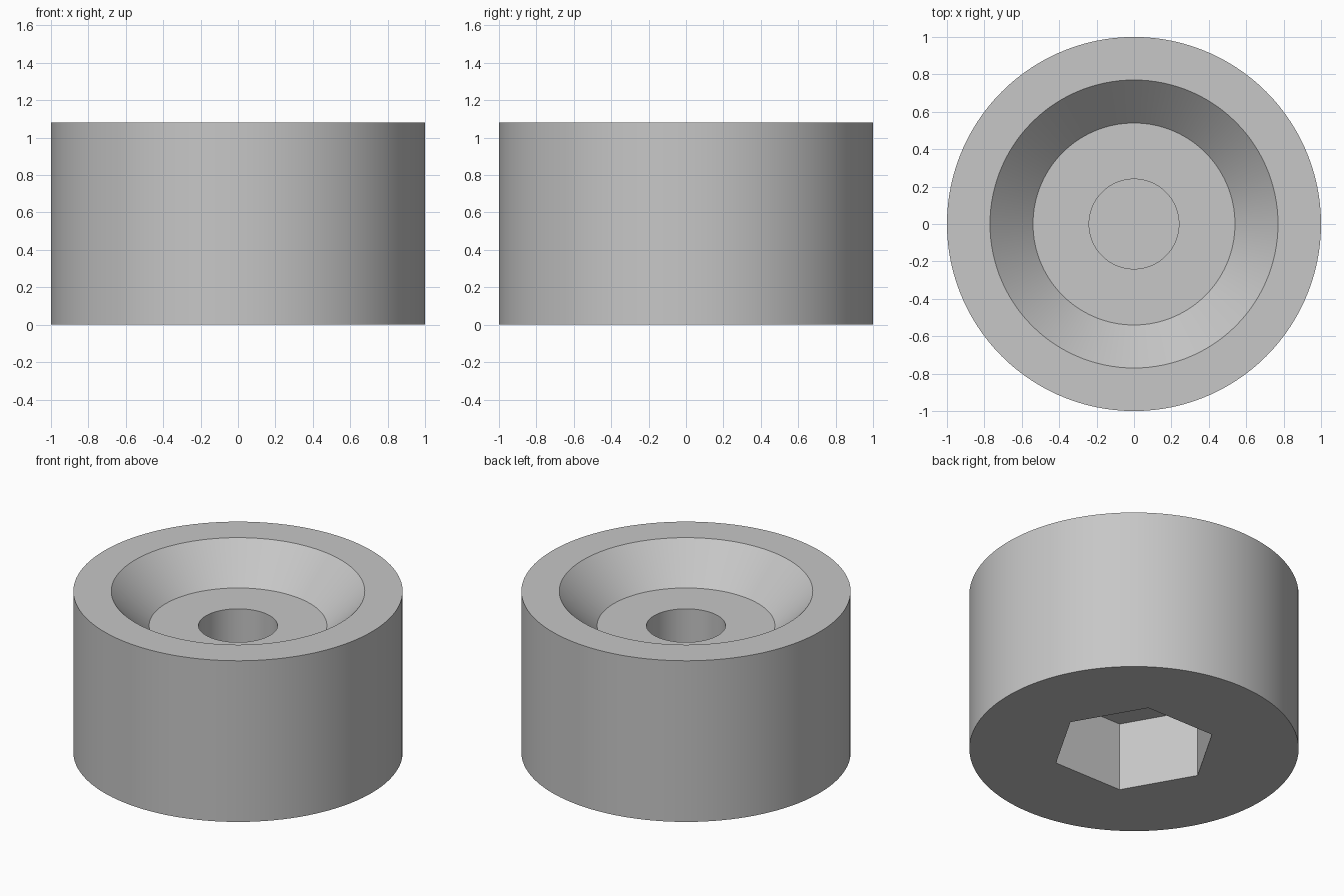
import bpy
import bmesh
from math import cos, sin, pi, radians

cube = bpy.data.objects.get("Cube")
if cube:
    bpy.data.objects.remove(cube, do_unlink=True)

SEGMENTS = 120          # multiple of six, so the hexagon corners land on vertices
HEIGHT = 1.08
FLOOR = 0.85            # floor of the conical recess
POCKET = 0.46           # ceiling of the hexagonal pocket
WEB = 0.02              # thin wall between bore and pocket


def circle(angle):
    return 1.0


def hexagon(angle):
    return cos(pi / 6) / cos(angle % (pi / 3) - pi / 6)


def add_ring(bm, shape, radius, z):
    ring = []
    for i in range(SEGMENTS):
        a = 2 * pi * i / SEGMENTS
        r = radius * shape(a)
        ring.append(bm.verts.new((r * cos(a), r * sin(a), z)))
    return ring


# Profile from the bore floor, over the rim, down to the nut pocket ceiling
profile = [
    (circle, 0.24, POCKET + WEB),
    (circle, 0.24, FLOOR),
    (circle, 0.54, FLOOR),
    (circle, 0.77, HEIGHT),
    (circle, 1.0, HEIGHT),
    (circle, 1.0, 0.0),
    (hexagon, 0.504, 0.0),
    (hexagon, 0.504, POCKET),
]

bm = bmesh.new()
rings = [add_ring(bm, *step) for step in profile]
for upper, lower in zip(rings, rings[1:]):
    for i in range(SEGMENTS):
        j = (i + 1) % SEGMENTS
        bm.faces.new((upper[i], upper[j], lower[j], lower[i]))

# Close the bore floor and the pocket ceiling
bm.faces.new(rings[0])
bm.faces.new(rings[-1])
bmesh.ops.recalc_face_normals(bm, faces=bm.faces)

mesh = bpy.data.meshes.new("round_foot")
bm.to_mesh(mesh)
bm.free()
foot = bpy.data.objects.new("round_foot", mesh)
bpy.context.collection.objects.link(foot)

# Plain grey material
grey = bpy.data.materials.new("plain_grey")
grey.use_nodes = True
colour = (0.57, 0.57, 0.57, 1.0)
grey.diffuse_color = colour
grey.node_tree.nodes["Principled BSDF"].inputs["Base Color"].default_value = colour
mesh.materials.append(grey)

# Smooth round walls, crisp rims
bpy.ops.object.select_all(action='DESELECT')
foot.select_set(True)
bpy.context.view_layer.objects.active = foot
bpy.ops.object.shade_smooth_by_angle(angle=radians(30))
